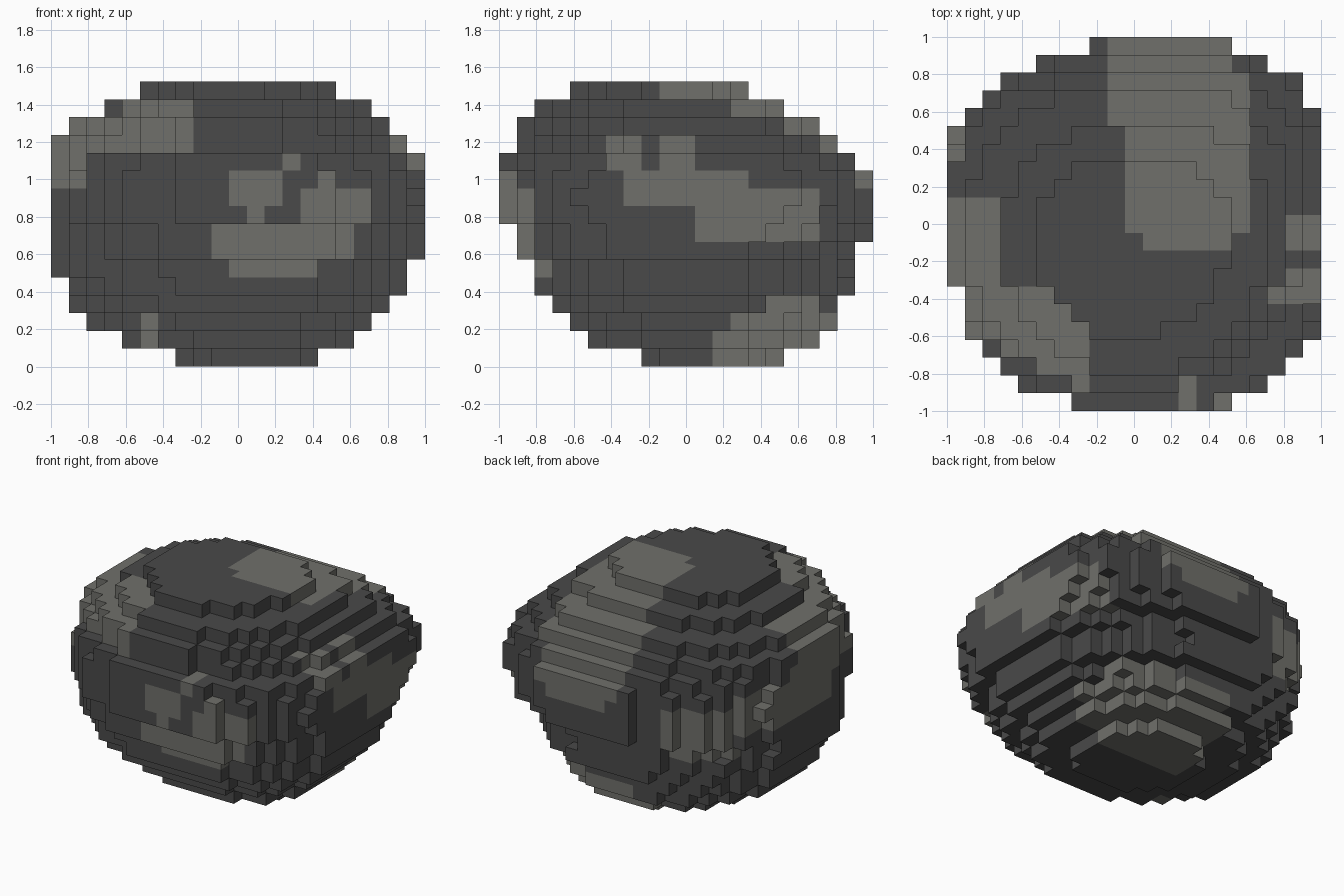
import bpy
import bmesh
from mathutils import Vector

if "Cube" in bpy.data.objects:
    bpy.data.objects.remove(bpy.data.objects["Cube"], do_unlink=True)

COUNT = 21            # blocks along the longest side
LAYERS = 16
BLOCK = 2 / COUNT

# Extent of each horizontal layer, bottom to top, in blocks
LEFT = [7, 4, 2, 1, 1] + [0] * 8 + [1, 3, 5]
RIGHT = [15, 17, 18, 19, 20, 20] + [21] * 6 + [20, 19, 18, 16]
FRONT = [8, 5, 4, 3, 2, 2, 1, 1, 0, 0, 0, 0, 1, 1, 2, 4]
BACK = [16, 18, 19, 19, 20, 20, 20, 21, 21, 21, 21, 20, 19, 18, 16, 14]

# Plan outline, front row to back row
PLAN_LEFT = [7, 4, 3, 2, 1, 1, 1] + [0] * 9 + [1, 2, 3, 5, 8]
PLAN_RIGHT = [16, 18, 19, 20] + [21] * 13 + [20, 20, 18, 16]

# Fullness of each corner at every third layer, keyed by (x > 0, y > 0)
FULLNESS = {
    (True, True): (2.0, 2.0, 2.1, 3.5, 3.8, 2.7),
    (True, False): (2.7, 2.7, 2.9, 3.5, 2.0, 1.6),
    (False, True): (2.1, 2.2, 2.4, 2.8, 2.5, 2.5),
    (False, False): (2.3, 2.3, 2.4, 2.4, 1.95, 1.8),
}

# Pale patches: centre and radii in blocks, grouped by where they lie
PATCHES = {
    "top_and_back": [((13.5, 16, 14), (3.9, 7.2, 2.6)),
                     ((12.8, 18, 12), (3.7, 4, 2.8))],
    "upper_front_corner": [((4.5, 3.7, 13.6), (3.7, 3.8, 2)),
                           ((1.5, 8, 12), (3.7, 4.2, 2.2))],
    "side": [((20, 14.5, 8.6), (3, 3.8, 1.8)),
             ((20, 10.5, 10.2), (3, 3.7, 1.2)),
             ((19, 7, 12), (2, 1.3, 1.2)),
             ((19, 10, 12.3), (2, 1.3, 0.9))],
    "underside": [((13, 15.3, 1), (5, 3.7, 3))],
    "rear_corner": [((4, 18, 7.9), (2.6, 2, 2)),
                    ((1, 14.8, 9.3), (1.6, 2.3, 1.7)),
                    ((0, 10.5, 10), (2, 2.6, 2))],
    "front": [((13.3, 1.5, 6.9), (4.2, 3, 1.5)),
              ((11.5, 1, 10), (1.7, 2, 1)),
              ((11.5, 1, 8.8), (0.7, 2, 1)),
              ((16, 1, 9), (2, 2, 1.4)),
              ((15.5, 1, 10.5), (0.6, 2, 0.6)),
              ((13.5, 1, 11.5), (0.6, 2, 0.6)),
              ((5.5, 5, 2), (0.6, 3, 1.1))],
}


def make_material(name, colour):
    mat = bpy.data.materials.new(name)
    mat.use_nodes = True
    mat.diffuse_color = colour
    shader = next(n for n in mat.node_tree.nodes if n.type == "BSDF_PRINCIPLED")
    shader.inputs["Base Color"].default_value = colour
    shader.inputs["Roughness"].default_value = 0.9
    return mat


def corner_fullness(right, back, layer):
    values = FULLNESS[(right, back)]
    step = min(layer // 3, 4)
    t = layer / 3 - step
    return values[step] * (1 - t) + values[step + 1] * t


def is_solid(i, j, k):
    """Rounded outline inside each layer's box, trimmed by the plan."""
    if not PLAN_LEFT[j] <= i < PLAN_RIGHT[j]:
        return False
    half_x = (RIGHT[k] - LEFT[k]) / 2
    half_y = (BACK[k] - FRONT[k]) / 2
    u = (i + 0.5 - LEFT[k]) / half_x - 1
    v = (j + 0.5 - FRONT[k]) / half_y - 1
    power = corner_fullness(u > 0, v > 0, k)
    return abs(u) ** power + abs(v) ** power <= 1


def is_pale(cell):
    point = [c + 0.5 for c in cell]
    for group in PATCHES.values():
        for centre, radii in group:
            if sum(abs((p - c) / r) ** 4
                   for p, c, r in zip(point, centre, radii)) <= 1:
                return True
    return False


def build_rock():
    bm = bmesh.new()
    corners = {}

    def corner(position):
        if position not in corners:
            x, y, z = position
            half = COUNT / 2
            corners[position] = bm.verts.new(Vector((x - half, y - half, z)) * BLOCK)
        return corners[position]

    solid = {(i, j, k) for i in range(COUNT) for j in range(COUNT)
             for k in range(LAYERS) if is_solid(i, j, k)}
    loop = [(0, 0), (1, 0), (1, 1), (0, 1)]
    for cell in sorted(solid):
        pale = is_pale(cell)
        # Only the outer faces of each block are made
        for axis in range(3):
            for side in (0, 1):
                neighbour = list(cell)
                neighbour[axis] += 2 * side - 1
                if tuple(neighbour) in solid:
                    continue
                ring = []
                for a, b in (loop if side else loop[::-1]):
                    position = list(cell)
                    position[axis] += side
                    position[(axis + 1) % 3] += a
                    position[(axis + 2) % 3] += b
                    ring.append(corner(tuple(position)))
                bm.faces.new(ring).material_index = int(pale)

    mesh = bpy.data.meshes.new("rock")
    bm.to_mesh(mesh)
    bm.free()
    rock = bpy.data.objects.new("rock", mesh)
    bpy.context.collection.objects.link(rock)
    mesh.materials.append(make_material("dark_stone", (0.067, 0.067, 0.067, 1)))
    mesh.materials.append(make_material("pale_stone", (0.16, 0.16, 0.145, 1)))


build_rock()
